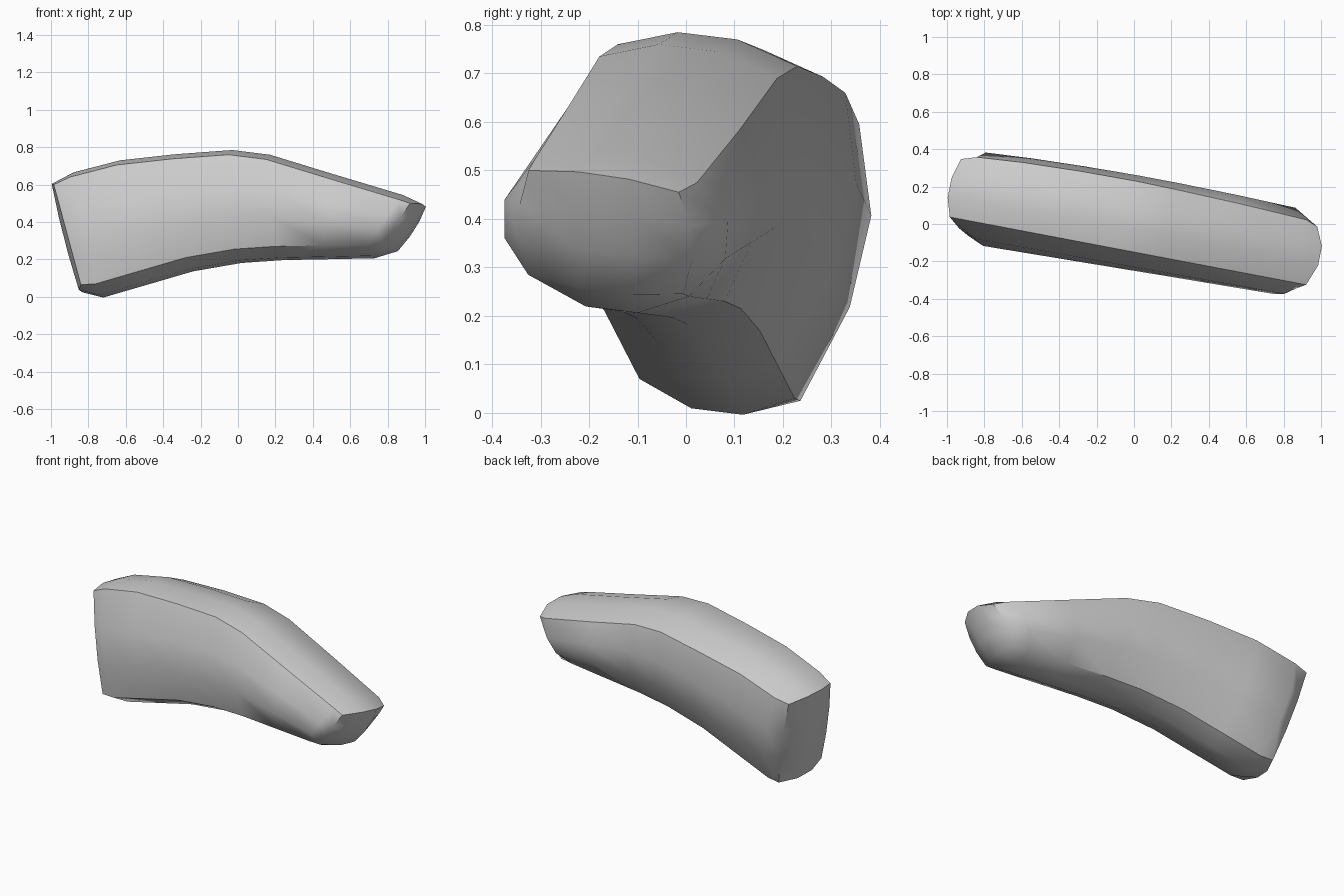
import bpy, bmesh, math

if "Cube" in bpy.data.objects:
    bpy.data.objects.remove(bpy.data.objects["Cube"])

# Stations along the body: front upper crease (x, z), front lower crease (x, z)
STATIONS = [
    (-0.985, 0.600, -0.84, 0.065),
    (-0.90, 0.640, -0.76, 0.070),
    (-0.65, 0.705, -0.52, 0.140),
    (-0.35, 0.738, -0.28, 0.210),
    (-0.05, 0.760, -0.02, 0.255),
    (0.15, 0.735, 0.20, 0.270),
    (0.50, 0.628, 0.45, 0.275),
    (0.86, 0.520, 0.69, 0.280),
    (0.92, 0.500, 0.77, 0.285),
]
LAST = len(STATIONS) - 1


def lerp(a, b, t):
    return a + (b - a) * t


def shape(u, v, w):
    """Map a point of the unit box (length, depth, height) onto the body."""
    i = round((u + 1) / 2 * LAST)
    xt, zt, xb, zb = STATIONS[i]
    d, h = (v + 1) / 2, (w + 1) / 2
    swell = 0.3 if i in (0, LAST) else 1.0
    # skewed section between the four long creases
    y_front = lerp(-0.21 - 0.15 * xb, -0.15 - 0.19 * xt, h)
    depth = lerp(0.32, 0.31 + 0.06 * (1 - u * u), h)
    x = lerp(xb, xt, h) + 0.06 * d
    y = y_front + depth * d
    z = lerp(zb, zt, h) - lerp(0.04, 0.025 if i == 0 else 0.045, h) * d
    # bulging sides, top and bottom
    y += v * swell * (0.078 if v > 0 else 0.068) * (1 - w * w)
    z += w * swell * (0.045 if w > 0 else 0.053) * (1 - v * v)
    # bulging ends
    if i == LAST:
        x += (0.05 + 0.02 * (1 - w * w)) * (1 - v * v)
    elif i == 0:
        x -= (0.035 + 0.01 * (1 - w * w)) * (1 - v * v)
    return x, y, z


# Box cut into stations lengthwise and thirds across
bm = bmesh.new()
bmesh.ops.create_cube(bm, size=2)
cuts = [((2 * i / LAST - 1, 0, 0), (1, 0, 0)) for i in range(1, LAST)]
for s in (-1 / 3, 1 / 3):
    cuts += [((0, s, 0), (0, 1, 0)), ((0, 0, s), (0, 0, 1))]
for co, no in cuts:
    bmesh.ops.bisect_plane(bm, geom=bm.verts[:] + bm.edges[:] + bm.faces[:],
                           plane_co=co, plane_no=no)
for vert in bm.verts:
    vert.co = shape(*vert.co)
bmesh.ops.recalc_face_normals(bm, faces=bm.faces[:])

# Curved body
mesh = bpy.data.meshes.new("curved_body")
bm.to_mesh(mesh)
bm.free()
body = bpy.data.objects.new("curved_body", mesh)
bpy.context.collection.objects.link(body)
bpy.context.view_layer.objects.active = body
body.select_set(True)
bpy.ops.object.shade_smooth_by_angle(angle=math.radians(36))
